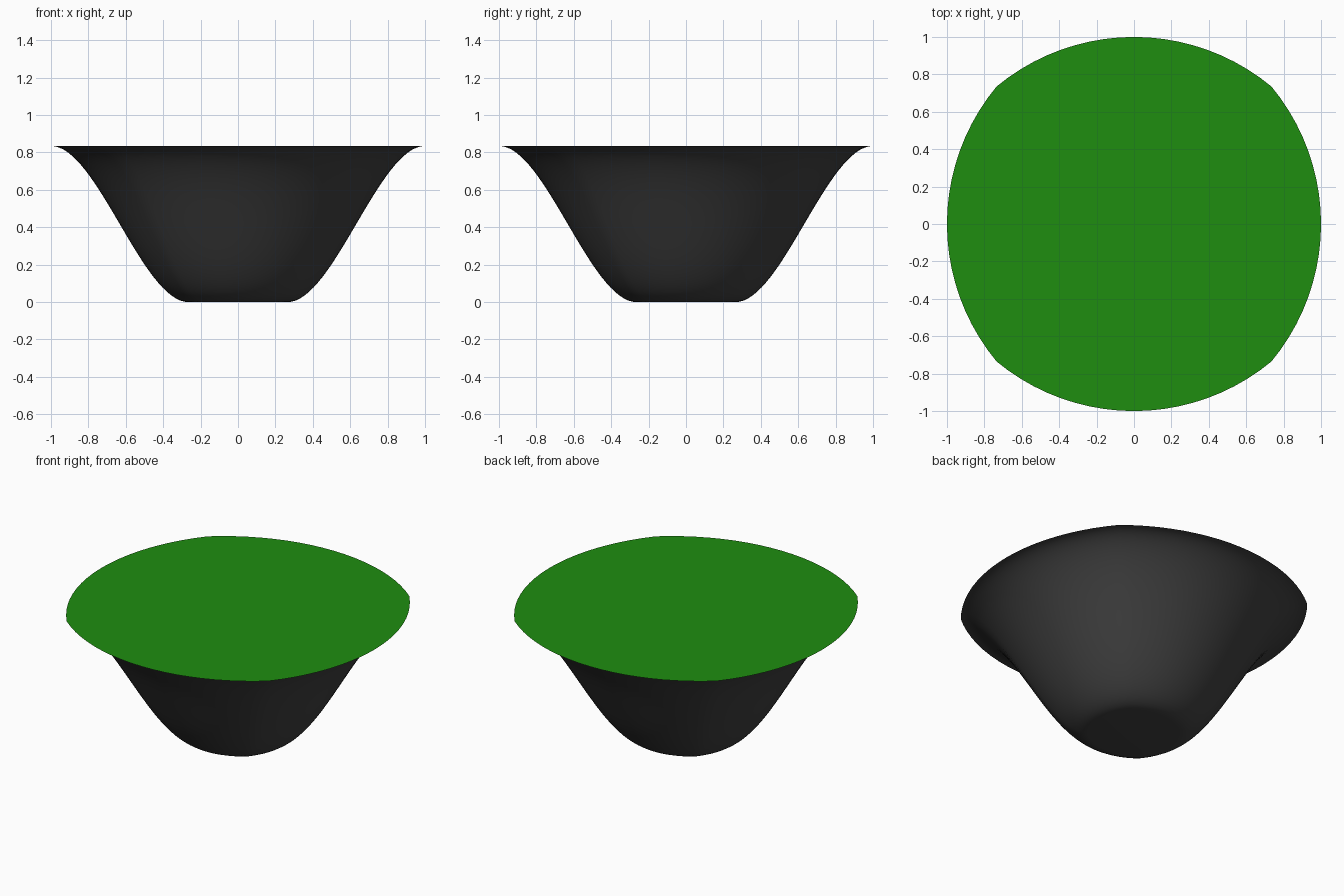
import bpy, bmesh, math

if "Cube" in bpy.data.objects:
    bpy.data.objects.remove(bpy.data.objects["Cube"])

TOP_Z, FOOT, RIM, CORNER = 0.835, 0.265, 1.0, 0.735
ARC_STEPS, RINGS = 20, 32


def material(name, rgb):
    m = bpy.data.materials.new(name)
    m.diffuse_color = (*rgb, 1)
    m.use_nodes = True
    m.node_tree.nodes["Principled BSDF"].inputs["Base Color"].default_value = m.diffuse_color
    return m


def outline():
    """Unit rounded square: four shallow arcs meeting at soft corners."""
    h = 1 - CORNER
    radius = (CORNER ** 2 + h ** 2) / (2 * h)
    half = math.asin(CORNER / radius)
    pts = []
    for side in range(4):
        turn = side * math.pi / 2
        for i in range(ARC_STEPS):
            a = -half + 2 * half * i / ARC_STEPS
            x, y = 1 - radius + radius * math.cos(a), radius * math.sin(a)
            pts.append((x * math.cos(turn) - y * math.sin(turn),
                        x * math.sin(turn) + y * math.cos(turn)))
    return pts


def finish(bm, name, mat):
    me = bpy.data.meshes.new(name)
    bm.to_mesh(me)
    bm.free()
    me.materials.append(mat)
    ob = bpy.data.objects.new(name, me)
    bpy.context.collection.objects.link(ob)
    bpy.context.view_layer.objects.active = ob
    ob.select_set(True)
    bpy.ops.object.shade_smooth_by_angle(angle=math.radians(25))
    ob.select_set(False)


shape = outline()
n = len(shape)

# Flared bowl with an S-shaped wall and flat foot
bm = bmesh.new()
rings = []
for k in range(RINGS + 1):
    t = k / RINGS
    s = FOOT + (RIM - FOOT) * t
    z = TOP_Z * t * t * (3 - 2 * t)
    rings.append([bm.verts.new((x * s, y * s, z)) for x, y in shape])
for lo, hi in zip(rings, rings[1:]):
    for i in range(n):
        j = (i + 1) % n
        bm.faces.new((lo[i], lo[j], hi[j], hi[i]))
bm.faces.new(rings[0][::-1])
finish(bm, "flared_base", material("dark_grey", (0.05, 0.05, 0.05)))

# Flat green top
bm = bmesh.new()
bm.faces.new([bm.verts.new((x, y, TOP_Z)) for x, y in shape])
finish(bm, "green_top", material("green", (0.013, 0.27, 0.005)))
